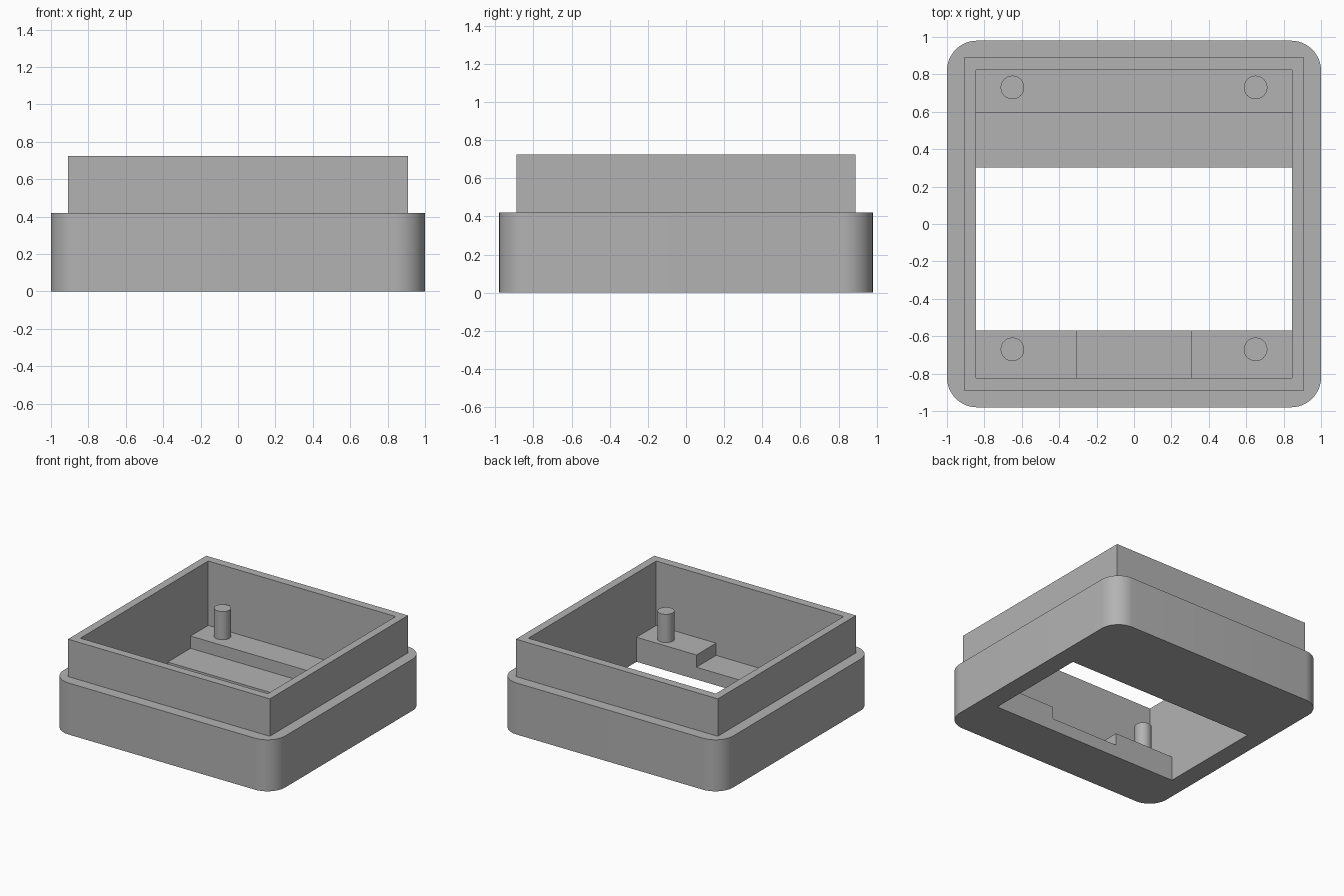
import bpy
import bmesh
from math import radians
from mathutils import Vector

default = bpy.data.objects.get("Cube")
if default:
    bpy.data.objects.remove(default, do_unlink=True)

# One plain grey material
grey = bpy.data.materials.new("light grey plastic")
grey.use_nodes = True
GREY = (0.45, 0.45, 0.45, 1)
grey.diffuse_color = GREY
grey.node_tree.nodes["Principled BSDF"].inputs["Base Color"].default_value = GREY


def make_object(name, bm):
    mesh = bpy.data.meshes.new(name)
    bm.to_mesh(mesh)
    bm.free()
    mesh.materials.append(grey)
    obj = bpy.data.objects.new(name, mesh)
    bpy.context.collection.objects.link(obj)
    return obj


def box(name, low, high, corner=0):
    """Box between two corners, with optional rounded vertical edges."""
    low, high = Vector(low), Vector(high)
    bm = bmesh.new()
    bmesh.ops.create_cube(bm, size=1)
    for v in bm.verts:
        v.co = Vector(h if c > 0 else l for c, l, h in zip(v.co, low, high))
    if corner:
        upright = [e for e in bm.edges
                   if abs(e.verts[0].co.z - e.verts[1].co.z) > 0.01]
        bmesh.ops.bevel(bm, geom=upright, offset=corner, segments=12,
                        profile=0.5, affect="EDGES")
    return make_object(name, bm)


def combine(target, other, operation):
    mod = target.modifiers.new(operation.lower(), "BOOLEAN")
    mod.operation = operation
    mod.solver = "EXACT"
    mod.object = other
    bpy.context.view_layer.update()
    bpy.context.view_layer.objects.active = target
    bpy.ops.object.modifier_apply(modifier=mod.name)
    bpy.data.objects.remove(other, do_unlink=True)


def smooth(obj):
    bpy.ops.object.select_all(action="DESELECT")
    obj.select_set(True)
    bpy.context.view_layer.objects.active = obj
    bpy.ops.object.shade_smooth_by_angle(angle=radians(30))


# Inner wall position, shelf heights and body height
IN_X, IN_Y = 0.845, 0.823
STEP, SHELF, BODY, TOP = 0.1, 0.2, 0.42, 0.725

# Rounded body with a square-cornered rim
body = box("case_body", (-1, -0.98, 0), (1, 0.98, BODY), corner=0.16)
rim = box("rim", (-0.91, -0.89, 0.3), (0.91, 0.89, TOP))
combine(body, rim, "UNION")

# Main cavity, back step, front notch and the opening through the floor
cutters = [
    ("cavity", (-IN_X, -IN_Y, SHELF), (IN_X, IN_Y, 1)),
    ("back_step", (-IN_X, 0, STEP), (IN_X, 0.596, 0.5)),
    ("front_notch", (-0.305, -IN_Y, STEP), (0.305, 0, 0.5)),
    ("floor_opening", (-IN_X, -0.57, -0.2), (IN_X, 0.302, 0.5)),
]
for name, low, high in cutters:
    combine(body, box(name, low, high), "DIFFERENCE")

# Tidy leftover flat edges
bm = bmesh.new()
bm.from_mesh(body.data)
bmesh.ops.remove_doubles(bm, verts=bm.verts, dist=0.0001)
bmesh.ops.dissolve_limit(bm, angle_limit=radians(1),
                         verts=bm.verts, edges=bm.edges)
bm.to_mesh(body.data)
bm.free()
smooth(body)

# Four locating pins on the shelves
for side, x in (("right", -0.65), ("left", 0.65)):
    for end, y in (("front", -0.67), ("back", 0.73)):
        bm = bmesh.new()
        bmesh.ops.create_cone(bm, cap_ends=True, segments=40, radius1=0.063,
                              radius2=0.063, depth=0.24)
        bmesh.ops.translate(bm, verts=bm.verts, vec=(x, y, 0.31))
        smooth(make_object(f"{end}_{side}_pin", bm))
